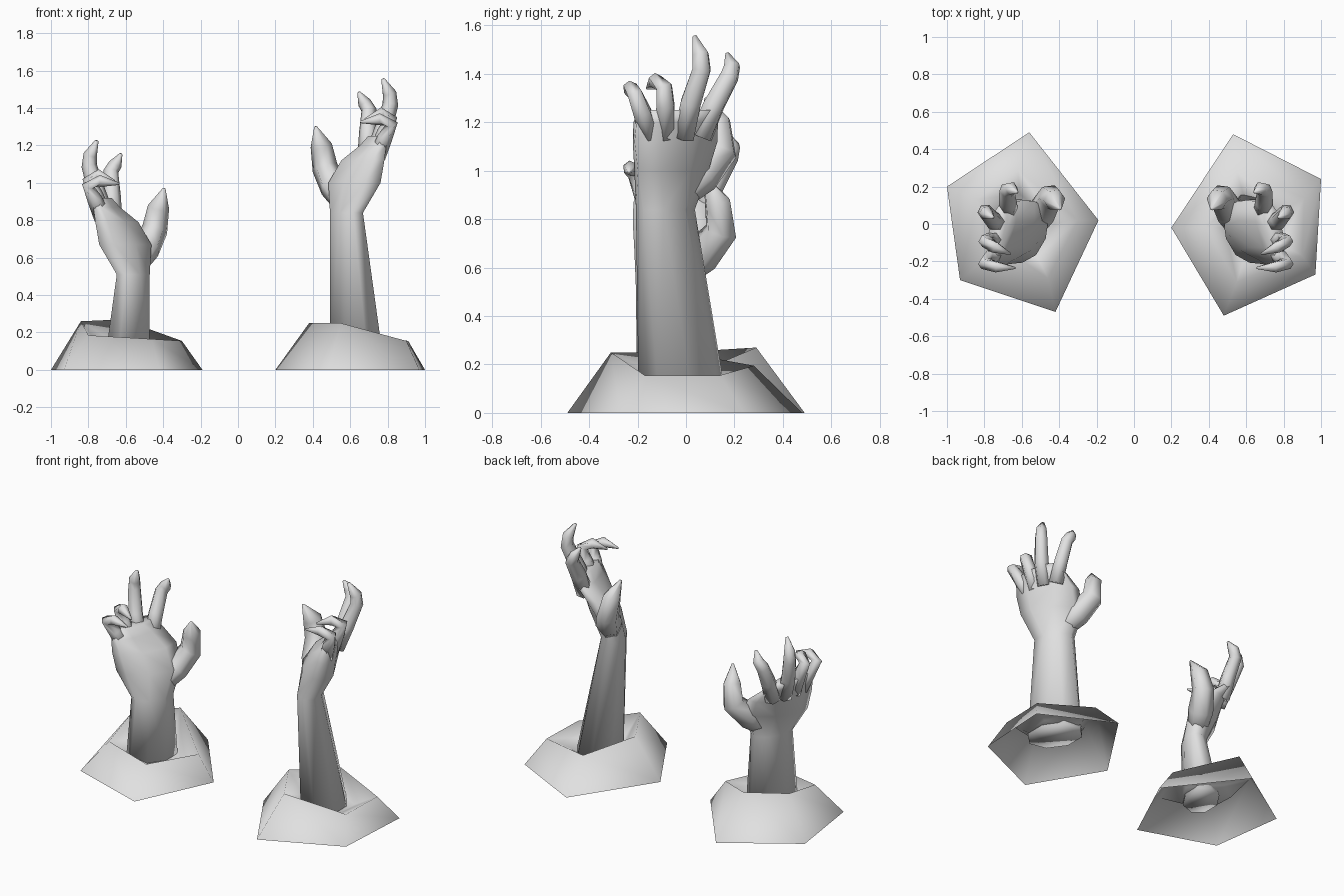
import bpy, bmesh, math
from mathutils import Vector

old = bpy.data.objects.get("Cube")
if old:
    bpy.data.objects.remove(old, do_unlink=True)

stone = bpy.data.materials.new("plain_grey")
stone.use_nodes = True
GREY = (0.75, 0.75, 0.75, 1)
stone.diffuse_color = GREY
stone.node_tree.nodes["Principled BSDF"].inputs["Base Color"].default_value = GREY


def loft(name, rings, place=None, start_cap=True):
    """Skin a list of equal-sized point rings into one smooth-shaded object."""
    bm = bmesh.new()
    rows = [[bm.verts.new(place(p) if place else p) for p in ring] for ring in rings]
    n = len(rows[0])
    for a, b in zip(rows, rows[1:]):
        for i in range(n):
            j = (i + 1) % n
            bm.faces.new((a[i], a[j], b[j], b[i]))
    if start_cap:
        bm.faces.new(rows[0])
    bm.faces.new(rows[-1])
    bmesh.ops.recalc_face_normals(bm, faces=bm.faces)
    for f in bm.faces:
        f.smooth = True
    mesh = bpy.data.meshes.new(name)
    bm.to_mesh(mesh)
    bm.free()
    mesh.materials.append(stone)
    obj = bpy.data.objects.new(name, mesh)
    bpy.context.collection.objects.link(obj)


def oval_ring(x0, x1, y0, y1, z, skew, sides=8):
    """Eight-sided oval filling the x and y ranges, drawn out along a diagonal by skew degrees."""
    k = 0.53
    ring = []
    for i in range(sides):
        t = 2 * math.pi * (i + 0.5) / sides
        ring.append(Vector(((x0 + x1) / 2 + (x1 - x0) * k * math.cos(t),
                            (y0 + y1) / 2 + (y1 - y0) * k * math.sin(t - math.radians(skew)), z)))
    return ring


def finger_rings(path, sides=6):
    """Sections set across a bent path of (x, y, z, radius)."""
    pts = [Vector(p[:3]) for p in path]
    rings = []
    for i, p in enumerate(pts):
        way = (pts[min(i + 1, len(pts) - 1)] - pts[max(i - 1, 0)]).normalized()
        u = way.cross(Vector((0.1, 1, 0.1))).normalized()
        v = way.cross(u)
        r = path[i][3]
        rings.append([p + r * (u * math.cos(t) + v * math.sin(t))
                      for t in (2 * math.pi * k / sides for k in range(sides))])
    return rings


# Forearm and palm sections: x range, y range, height, skew
BASE = (.49, .775, -.19, .155, .09, 10)
WRIST = (.49, .67, -.20, .03, .84, 26)
PALM = [(.48, .765, -.21, .09, 1.0, 38), (.55, .785, -.22, .13, 1.12, 42),
        (.65, .795, -.215, .13, 1.20, 40), (.695, .80, -.185, .115, 1.25, 30)]

# Bent finger paths with radii
FINGERS = {
    "thumb": [(.57, -.05, .87, .05), (.515, .06, .98, .08), (.465, .145, 1.08, .07),
              (.445, .13, 1.20, .058), (.415, .08, 1.30, .008)],
    "index_finger": [(.69, .06, 1.14, .052), (.695, .115, 1.27, .048), (.70, .18, 1.39, .041),
                     (.675, .19, 1.43, .036), (.645, .17, 1.485, .008)],
    "middle_finger": [(.725, -.01, 1.14, .05), (.775, .02, 1.28, .048), (.815, .065, 1.42, .042),
                      (.81, .06, 1.48, .037), (.775, .035, 1.555, .010)],
    "ring_finger": [(.735, -.09, 1.14, .048), (.785, -.085, 1.27, .042), (.815, -.09, 1.345, .037),
                    (.765, -.125, 1.37, .034), (.68, -.16, 1.34, .006)],
    "little_finger": [(.745, -.15, 1.14, .045), (.785, -.18, 1.24, .041), (.82, -.21, 1.315, .035),
                      (.755, -.23, 1.34, .032), (.655, -.235, 1.325, .006)],
}


def hand(side, place, start):
    """One raised hand; start is how far up the forearm it begins."""
    foot = [a + (b - a) * start for a, b in zip(BASE, WRIST)]
    loft(side + "_forearm_and_palm", [oval_ring(*s) for s in [foot, WRIST] + PALM], place)
    for part, path in FINGERS.items():
        loft(side + "_" + part, finger_rings(path), place)


hand("left", lambda p: p, 0)
hand("right", lambda p: Vector((.02 - p.x, p.y, p.z - .33)), .44)


def mound(side, outer, rim, centre):
    """Five-sided mound, hollow below, with a sunken top around the forearm."""
    ground = [Vector((x, y, 0)) for x, y in outer]
    top = [Vector(p) for p in rim]
    c = Vector(centre)
    hollow = []
    for p in top:
        q = c.lerp(p, .58)
        q.z = c.z + (p.z - c.z) * .15
        hollow.append(q)
    loft(side + "_mound", [ground, top, hollow], start_cap=False)


mound("left",
      [(.53, .48), (1, .24), (.97, -.27), (.48, -.49), (.20, -.02)],
      [(.55, .28, .195), (.91, .14, .155), (.90, -.17, .155), (.55, -.31, .25), (.38, -.02, .25)],
      (.635, -.02, .09))
mound("right",
      [(-.56, .49), (-.19, .02), (-.42, -.47), (-.93, -.30), (-1, .20)],
      [(-.62, .29, .27), (-.30, .02, .155), (-.46, -.29, .165), (-.80, -.19, .185), (-.84, .13, .26)],
      (-.595, -.02, .09))
